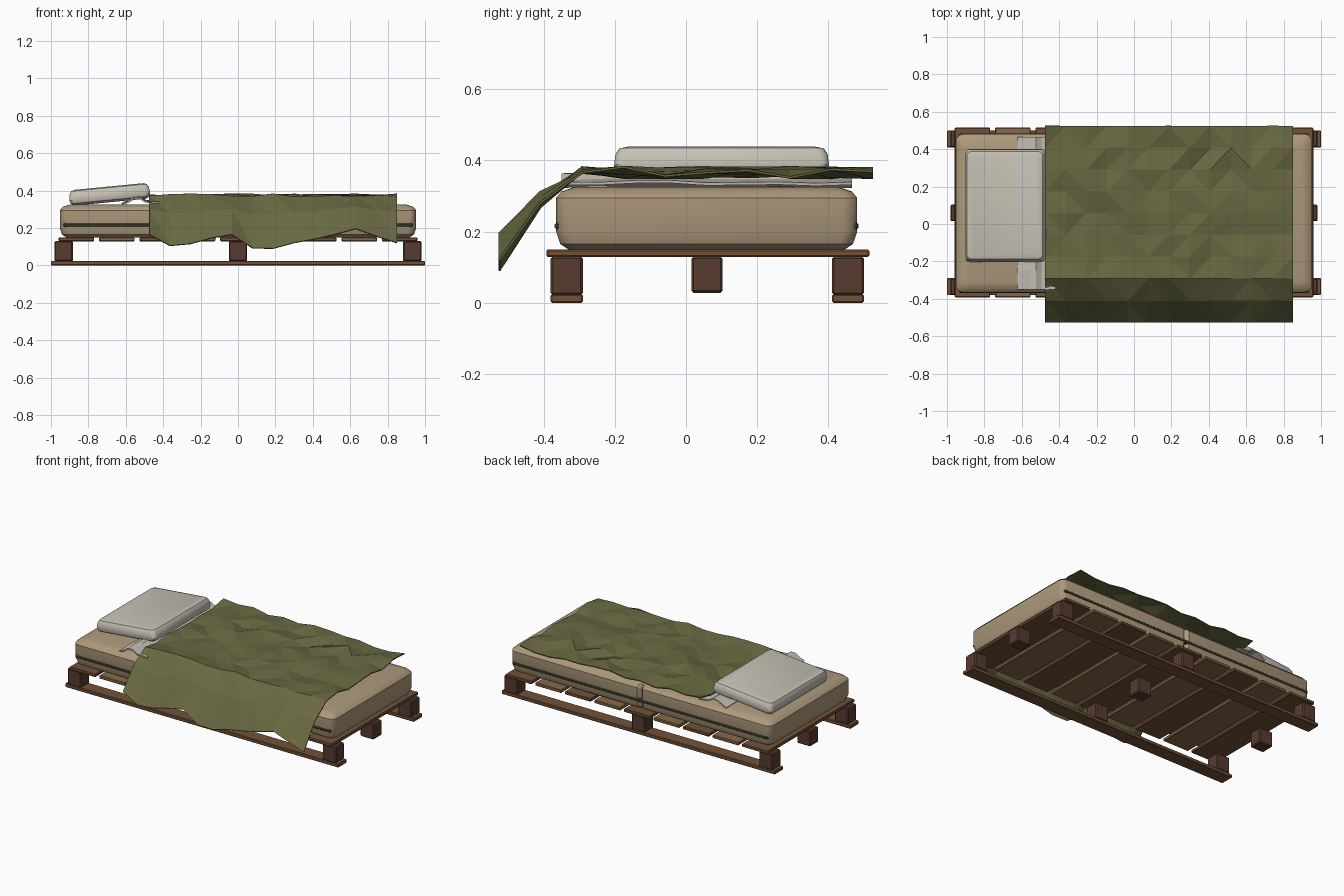
import bpy, bmesh, math, random
from mathutils import Matrix

if "Cube" in bpy.data.objects:
    bpy.data.objects.remove(bpy.data.objects["Cube"])

random.seed(4)


def material(name, r, g, b):
    m = bpy.data.materials.new(name)
    m.diffuse_color = (r, g, b, 1)
    m.use_nodes = True
    m.node_tree.nodes["Principled BSDF"].inputs["Base Color"].default_value = m.diffuse_color
    return m


PLANK = material("plank brown", 0.17, 0.085, 0.04)
PLANK_LIGHT = material("light plank brown", 0.25, 0.14, 0.065)
BLOCK = material("dark block brown", 0.095, 0.045, 0.03)
BEIGE = material("mattress beige", 0.42, 0.32, 0.20)
TRIM = material("trim dark green", 0.07, 0.075, 0.03)
OLIVE = material("blanket olive", 0.14, 0.14, 0.055)
WHITE = material("linen off white", 0.56, 0.53, 0.46)


def make(name, bm, mat, smooth=False):
    bmesh.ops.recalc_face_normals(bm, faces=bm.faces)
    me = bpy.data.meshes.new(name)
    bm.to_mesh(me)
    bm.free()
    me.materials.append(mat)
    ob = bpy.data.objects.new(name, me)
    bpy.context.collection.objects.link(ob)
    if smooth:
        bpy.context.view_layer.objects.active = ob
        ob.select_set(True)
        bpy.ops.object.shade_smooth_by_angle(angle=math.radians(30))
        ob.select_set(False)
    return ob


def box(name, x, y, z, mat, bevel=0.004):
    # x, y, z are (low, high) pairs
    bm = bmesh.new()
    bmesh.ops.create_cube(bm, size=1)
    for v in bm.verts:
        for i, (lo, hi) in enumerate((x, y, z)):
            v.co[i] = hi if v.co[i] > 0 else lo
    bmesh.ops.bevel(bm, geom=bm.edges[:], offset=bevel, segments=1, affect='EDGES')
    return make(name, bm, mat)


def cushion(name, hx, hy, profile, radius, mat, place, seam=0.0):
    # stacked rounded rectangles; profile = (z, inset); seam pinches the long sides at the middle
    bm = bmesh.new()
    rings = []
    for z, inset in profile:
        a, b = hx - inset, hy - inset
        pts = []
        for cx, cy, start in ((1, 1, 0), (-1, 1, 90), (-1, -1, 180), (1, -1, 270)):
            for k in range(4):
                t = math.radians(start + 30 * k)
                pts.append((cx * (a - radius) + radius * math.cos(t),
                            cy * (b - radius) + radius * math.sin(t)))
            if seam and start in (0, 180):
                for x, d in ((0.02, 0), (0, seam), (-0.02, 0)):
                    pts.append((cx * x, cy * (b - d)))
        rings.append([bm.verts.new((px, py, z)) for px, py in pts])
    n = len(rings[0])
    for lo, hi in zip(rings, rings[1:]):
        for i in range(n):
            bm.faces.new((lo[i], lo[(i + 1) % n], hi[(i + 1) % n], hi[i]))
    bm.faces.new(rings[0])
    bm.faces.new(rings[-1])
    bm.transform(place)
    return make(name, bm, mat, smooth=True)


# Pallet: two runners, nine blocks, nine slats
ROWS = ((-0.38, -0.29), (0.015, 0.103), (0.41, 0.50))
for label, row in (("front", ROWS[0]), ("back", ROWS[2])):
    box(label + "_runner", (-1, 1), row, (0, 0.024), PLANK)
for i, cx in enumerate((-0.932, 0, 0.932)):
    for j, row in enumerate(ROWS):
        box(f"pallet_block_{i}_{j}", (cx - 0.049, cx + 0.049), row,
            (0.022 if j != 1 else 0.028, 0.13), BLOCK, 0.006)
for i in range(9):
    cx = -0.864 + 0.216 * i
    box(f"pallet_slat_{i}", (cx - 0.095, cx + 0.095), (-0.392, 0.515), (0.129, 0.15),
        PLANK_LIGHT if i % 2 else PLANK)

# Mattress and green side piping
cushion("mattress", 0.953, 0.423,
        ((0.15, 0.035), (0.165, 0.012), (0.20, 0.0), (0.295, 0.0), (0.313, 0.015), (0.325, 0.05)),
        0.04, BEIGE, Matrix.Translation((0, 0.058, 0)), seam=0.02)
for label, row in (("front", (-0.369, -0.33)), ("back", (0.446, 0.485))):
    box(label + "_piping", (-0.935, 0.935), row, (0.206, 0.226), TRIM, 0.006)

# Pillow, tilted up toward the foot
cushion("pillow", 0.217, 0.302,
        ((-0.042, 0.025), (-0.03, 0.006), (-0.012, 0), (0.02, 0.004), (0.036, 0.014), (0.042, 0.032)),
        0.025, WHITE,
        Matrix.Translation((-0.687, 0.10, 0.380)) @ Matrix.Rotation(math.radians(-5.5), 4, 'Y'))

# Turned-down sheet showing between pillow and blanket
bm = bmesh.new()
PROFILE = ((-0.62, 0.328), (-0.585, 0.345), (-0.555, 0.362), (-0.525, 0.364), (-0.495, 0.345), (-0.42, 0.338))
grid = [[bm.verts.new((x, -0.35 + 0.102 * j, max(0.326, z + random.uniform(-0.006, 0.004))))
         for x, z in PROFILE] for j in range(9)]
for a, b in zip(grid, grid[1:]):
    for i in range(len(PROFILE) - 1):
        bm.faces.new((a[i], a[i + 1], b[i + 1], b[i]))
sheet = make("folded_sheet", bm, WHITE)
mod = sheet.modifiers.new("thickness", 'SOLIDIFY')
mod.thickness = 0.008
mod.offset = 0

# Blanket: faceted cloth, draped over the front side
HEM = (0.165, 0.105, 0.115, 0.145, 0.165, 0.092, 0.09, 0.12, 0.14, 0.165, 0.195, 0.155, 0.12)
bm = bmesh.new()
grid = []
for j in range(10):
    line = []
    for i, hem in enumerate(HEM):
        z = random.uniform(0.350, 0.382)
        if j == 0:
            z = hem
        elif j == 1:
            z = 0.29 + 0.4 * (hem - 0.14)
        elif j == 2:
            z = random.uniform(0.365, 0.382)
        line.append(bm.verts.new((-0.475 + 1.325 * i / 12, -0.525 + 1.05 * j / 9, z)))
    grid.append(line)
for a, b in zip(grid, grid[1:]):
    for i in range(len(HEM) - 1):
        q = (a[i], a[i + 1], b[i + 1], b[i])
        k = random.randint(0, 1)
        bm.faces.new((q[k], q[k + 1], q[k + 2]))
        bm.faces.new((q[k], q[k + 2], q[(k + 3) % 4]))
blanket = make("blanket", bm, OLIVE)
mod = blanket.modifiers.new("thickness", 'SOLIDIFY')
mod.thickness = 0.006
mod.offset = 0
